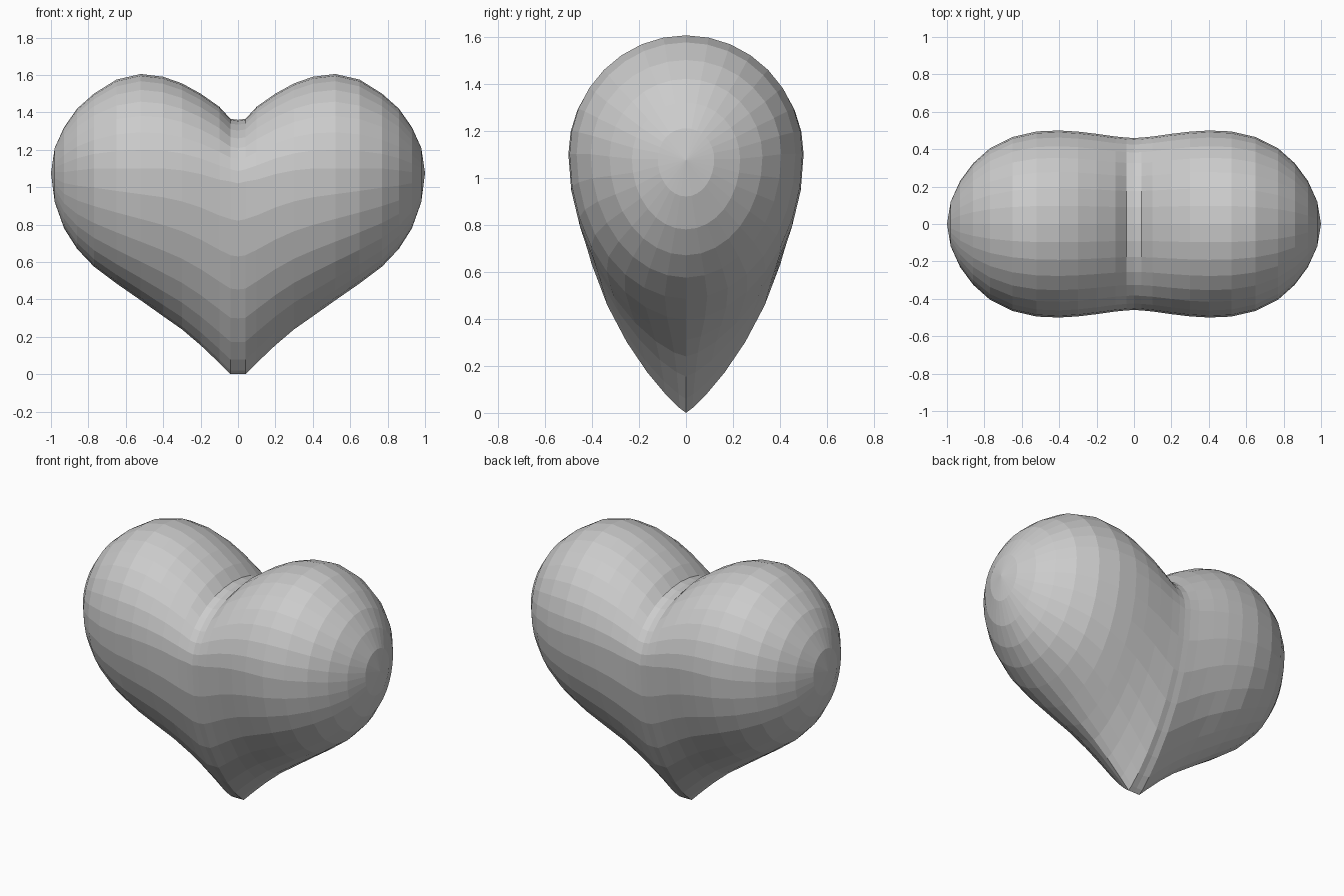
import bpy, bmesh, math

if "Cube" in bpy.data.objects:
    bpy.data.objects.remove(bpy.data.objects["Cube"])

# Half-heart cross-sections along x: (x, bottom z, top z, half depth, z of greatest depth)
SECTIONS = [
    (0.00, 0.00, 1.36, 0.460, 1.02),
    (0.04, 0.00, 1.365, 0.462, 1.03),
    (0.10, 0.06, 1.43, 0.468, 1.04),
    (0.20, 0.155, 1.50, 0.482, 1.07),
    (0.30, 0.24, 1.555, 0.494, 1.09),
    (0.40, 0.31, 1.59, 0.50, 1.10),
    (0.52, 0.395, 1.605, 0.495, 1.10),
    (0.65, 0.485, 1.575, 0.465, 1.10),
    (0.77, 0.575, 1.50, 0.405, 1.10),
    (0.86, 0.67, 1.42, 0.325, 1.09),
    (0.93, 0.78, 1.32, 0.23, 1.08),
    (0.98, 0.92, 1.21, 0.12, 1.08),
]
SIDES = 32


def egg_point(x, low, high, depth, mid, angle):
    """Point on an egg-shaped section: round above, tapering below near the centre."""
    s, c = math.sin(angle), math.cos(angle)
    z = mid + s * ((high - mid) if s > 0 else (mid - low))
    power = 1.0 if s > 0 else 1.0 + 0.8 * max(0.0, 1 - x / 0.6)
    y = math.copysign(depth * abs(c) ** power, c)
    return (x, y, z)


# Loft the half heart outward to a pole
bm = bmesh.new()
rings = [[bm.verts.new(egg_point(*sec, 2 * math.pi * i / SIDES)) for i in range(SIDES)]
         for sec in SECTIONS]
for a, b in zip(rings, rings[1:]):
    for i in range(SIDES):
        j = (i + 1) % SIDES
        bm.faces.new((a[i], a[j], b[j], b[i]))
pole = bm.verts.new((1.0, 0, 1.075))
for i in range(SIDES):
    bm.faces.new((rings[-1][i], rings[-1][(i + 1) % SIDES], pole))

# Mirror to the other lobe and weld the seam
dup = bmesh.ops.duplicate(bm, geom=bm.verts[:] + bm.edges[:] + bm.faces[:])
for v in dup["geom"]:
    if isinstance(v, bmesh.types.BMVert):
        v.co.x *= -1
bmesh.ops.remove_doubles(bm, verts=bm.verts[:], dist=0.0005)
bmesh.ops.recalc_face_normals(bm, faces=bm.faces[:])

mesh = bpy.data.meshes.new("heart")
bm.to_mesh(mesh)
bm.free()
heart = bpy.data.objects.new("heart", mesh)
bpy.context.collection.objects.link(heart)
